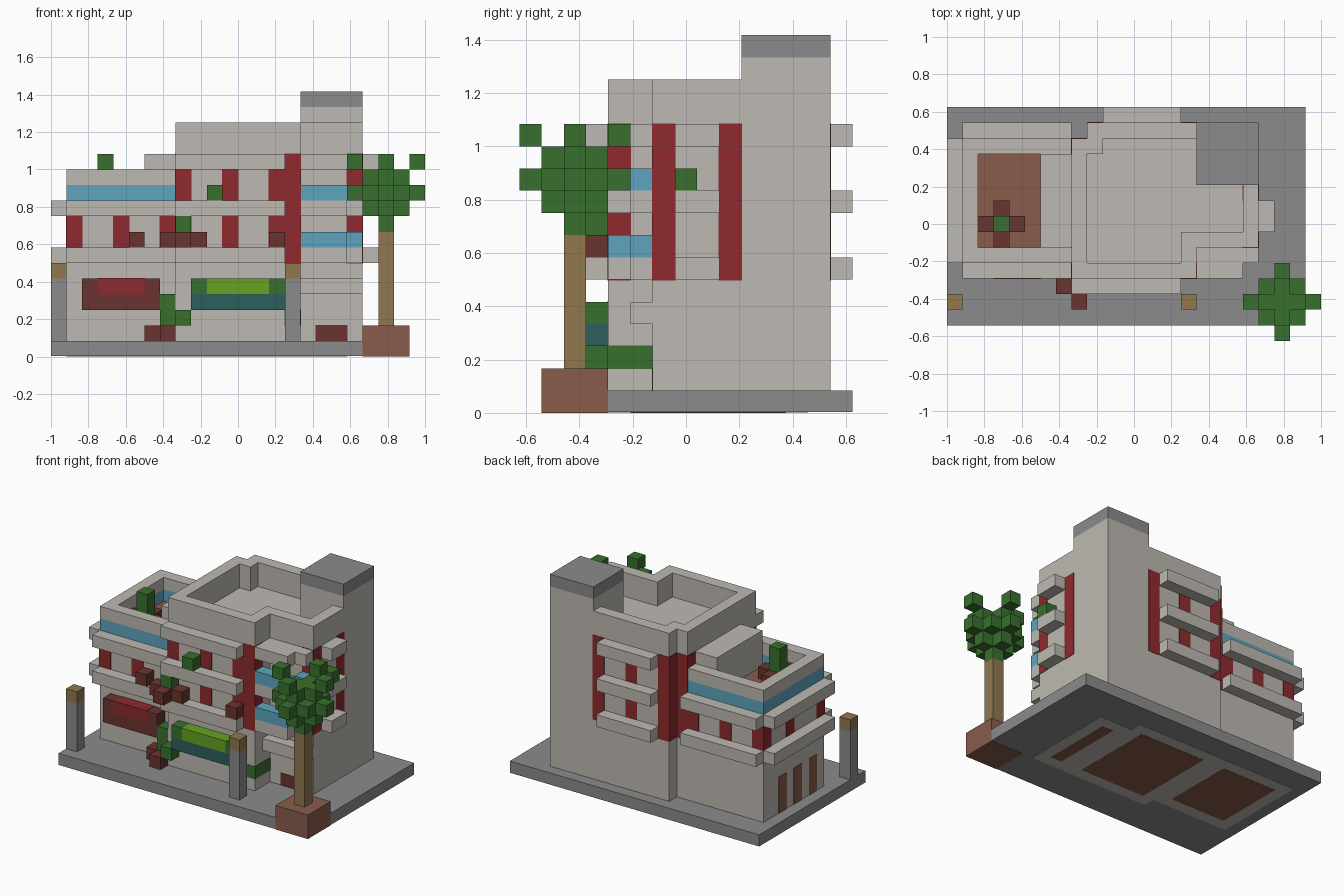
import bpy
import bmesh
from mathutils import Matrix, Vector

default_cube = bpy.data.objects.get("Cube")
if default_cube:
    bpy.data.objects.remove(default_cube, do_unlink=True)

# The model sits on a block grid: one cell is a twelfth of a unit
CELL = 1 / 12
ORIGIN = Vector((-1, -0.625, 0))
SKIN = 0.03  # how far coloured inlays stand proud of a wall, in cells


def linear(channel):
    return channel / 12.92 if channel <= 0.04045 else ((channel + 0.055) / 1.055) ** 2.4


def make_material(name, code):
    rgb = [linear(int(code[n:n + 2], 16) / 255) for n in (0, 2, 4)]
    material = bpy.data.materials.new(name)
    material.use_nodes = True
    material.diffuse_color = (*rgb, 1)
    material.node_tree.nodes["Principled BSDF"].inputs["Base Color"].default_value = (*rgb, 1)
    return material


concrete = make_material("warm concrete", "bebab3")
paving = make_material("grey paving", "8b8b8b")
red = make_material("red panel", "8e2a2d")
leaf = make_material("leaf green", "38702d")
glass = make_material("blue glass", "5fa5bf")
maroon = make_material("dark maroon", "6a342e")
clay = make_material("clay brown", "895c4b")
timber = make_material("tan timber", "917850")
teal = make_material("dark teal", "2d5f5d")
lime = make_material("lime green", "67a321")


def boxes(name, material, spans, grow=0):
    """One object from boxes, each given as x, y and z spans in cells."""
    bm = bmesh.new()
    for span in spans:
        low = Vector(span[::2]) - Vector((grow, grow, grow))
        high = Vector(span[1::2]) + Vector((grow, grow, grow))
        middle = ORIGIN + (low + high) * CELL / 2
        size = (high - low) * CELL
        bmesh.ops.create_cube(bm, size=1, matrix=Matrix.Translation(middle) @ Matrix.Diagonal((*size, 1)))
    mesh = bpy.data.meshes.new(name)
    bm.to_mesh(mesh)
    bm.free()
    mesh.materials.append(material)
    part = bpy.data.objects.new(name, mesh)
    bpy.context.scene.collection.objects.link(part)
    return part


def cells(name, material, places, grow=0):
    """Single blocks given by their low corner."""
    return boxes(name, material, [(x, x + 1, y, y + 1, z, z + 1) for x, y, z in places], grow)


def column(x, y, low, high):
    return (x, x + 1, y, y + 1, low, high)


FLOORS = (6, 9, 12)          # slab levels of the main block
WINDOWS = ((7, 9), (10, 12))  # window bands between the slabs

# Ground slab, with wall footprints and room floors showing underneath
boxes("ground_slab", paving, [(0, 20, 1, 15, SKIN, 1), (20, 23, 4, 15, SKIN, 1)])
rooms = {"wing": (2, 7, 6, 12), "hall": (9, 15, 5, 12), "stair": (17, 18, 5, 11)}
for name, (a, b, c, d) in rooms.items():
    boxes(name + "_footprint", concrete, [(a - 1, b + 1, c - 1, d + 1, SKIN / 2, SKIN * 2)])
    boxes(name + "_underfloor", clay, [(a, b, c, d, 0, SKIN * 2)])

# Main block with a notched rear corner, its parapet and the stair tower
boxes("main_block", concrete, [(8, 16, 4, 13, 1, 13), (9, 16, 13, 14, 1, 13), (16, 20, 6, 14, 1, 13)])
parapet = [
    (8, 16, 4, 5), (8, 9, 5, 13), (9, 10, 12, 14), (10, 16, 13, 14),
    (15, 16, 5, 7), (16, 20, 6, 7), (19, 20, 7, 10),
]
boxes("main_parapet", concrete, [(*plan, 13, 15) for plan in parapet])
boxes("stair_tower", concrete, [(16, 20, 10, 14, 13, 16)])
boxes("tower_cap", paving, [(16, 20, 10, 14, 16, 17)])

# Side wing with a sunken roof terrace behind a glass band
boxes("wing", concrete, [(1, 8, 5, 13, 1, 10)])
rail = [(1, 8, 5, 6), (1, 8, 12, 13), (1, 2, 6, 12)]
boxes("wing_glass_band", glass, [(*plan, 10, 11) for plan in rail])
boxes("wing_parapet", concrete, [(*plan, 11, 12) for plan in rail])
boxes("terrace_floor", clay, [(2, 6, 6, 12, 10, 10 + SKIN)])
boxes("terrace_hut", concrete, [(6, 8, 6, 12, 10, 13)])

# Projecting balcony slabs
main_ledges = [(8, 15, 3, 4), (10, 15, 14, 15), (20, 21, 7, 9)]
wing_ledges = [(1, 8, 4, 5), (1, 8, 13, 14), (0, 1, 5, 13)]
corner_deck = [(16, 20, 5, 6), (16, 19, 4, 5)]
for level in FLOORS:
    boxes("main_balconies", concrete, [(*plan, level, level + 1) for plan in main_ledges])
    boxes("corner_deck", concrete, [(*plan, level, level + 1) for plan in corner_deck])
    if level < 12:
        boxes("wing_balconies", concrete, [(*plan, level, level + 1) for plan in wing_ledges])
        boxes("corner_glass_rail", glass, [
            (16, 19, 4, 5, level + 1, level + 2), (19, 20, 5, 6, level + 1, level + 2)])

# Tall red corner strips
strips = [(15, 4), (19, 6), (19, 9), (15, 13), (9, 13), (8, 12)]
boxes("red_strips", red, [column(x, y, 6, 13) for x, y in strips], SKIN)

# Red window panels in the bands between slabs
for low, high in WINDOWS:
    boxes("front_window_panels", red, [column(x, 4, low, high) for x in (8, 11, 14)], SKIN)
    boxes("rear_window_panels", red, [column(12, 13, low, high)], SKIN)
low, high = WINDOWS[0]
wing_panels = [column(x, y, low, high) for x in (1, 4, 7) for y in (5, 12)]
boxes("wing_window_panels", red, wing_panels + [column(1, 9, low, high)], SKIN)

# Shop signs
boxes("wing_sign", maroon, [(2, 7, 4, 5, 3, 5)])
boxes("wing_sign_panel", red, [(3, 6, 4, 5, 4, 5)], SKIN)
boxes("main_sign_lower", teal, [(9, 15, 3, 4, 3, 4)])
boxes("main_sign_ends", leaf, [(9, 10, 3, 4, 4, 5), (14, 15, 3, 4, 4, 5)])
boxes("main_sign_panel", lime, [(10, 14, 3, 4, 4, 5)])
boxes("side_sign", leaf, [(15, 16, 4, 6, 2, 3)], SKIN)

# Entrance canopy and ground level doors
boxes("entrance_canopy", concrete, [(16, 20, 5, 6, 4, 5)])
boxes("entrance_step", maroon, [(17, 19, 6, 7, 1, 2)], SKIN)
boxes("wing_doors", clay, [column(1, y, 1, 4) for y in (6, 8, 10)], SKIN)

# Free-standing posts
for x in (0, 15):
    boxes("post", paving, [column(x, 2, 1, 5)])
    boxes("post_top", timber, [column(x, 2, 5, 6)])


# Potted plants: a green stem ringed by maroon blocks
def plant(name, x, y, z, height, ring):
    boxes(name + "_stem", leaf, [column(x, y, z, z + height)])
    cells(name + "_pot", maroon, [(x + dx, y + dy, z) for dx, dy in ring])


left, right, near, far = (-1, 0), (1, 0), (0, -1), (0, 1)
plant("terrace_plant", 3, 7, 10, 3, (left, right, near, far))
plant("balcony_plant", 8, 3, 7, 2, (left, right, near))
plant("ground_plant", 7, 4, 1, 3, (left, near))
cells("hanging_leaf", leaf, [(8, 3, 2)])
cells("loose_pots", maroon, [(5, 4, 7), (14, 3, 7)])
cells("balcony_shrubs", leaf, [(10, 3, 10), (20, 7, 10)])

# Tree in a planter
TX, TY = 21, 2
boxes("planter", clay, [(20, 23, 1, 4, 0, 2)])
boxes("tree_trunk", timber, [column(TX, TY, 2, 8)])
crown = [(TX, TY, 8)]
for dx in range(-2, 3):
    for dy in range(-2, 3):
        reach = abs(dx) + abs(dy)
        tip = reach == 2 and dx * dy == 0
        if reach < 2:
            crown += [(TX + dx, TY + dy, z) for z in (9, 11)]
        if reach < 2 or abs(dx * dy) == 1 or tip:
            crown.append((TX + dx, TY + dy, 10))
        if tip:
            crown.append((TX + dx, TY + dy, 12))
cells("tree_crown", leaf, crown)
